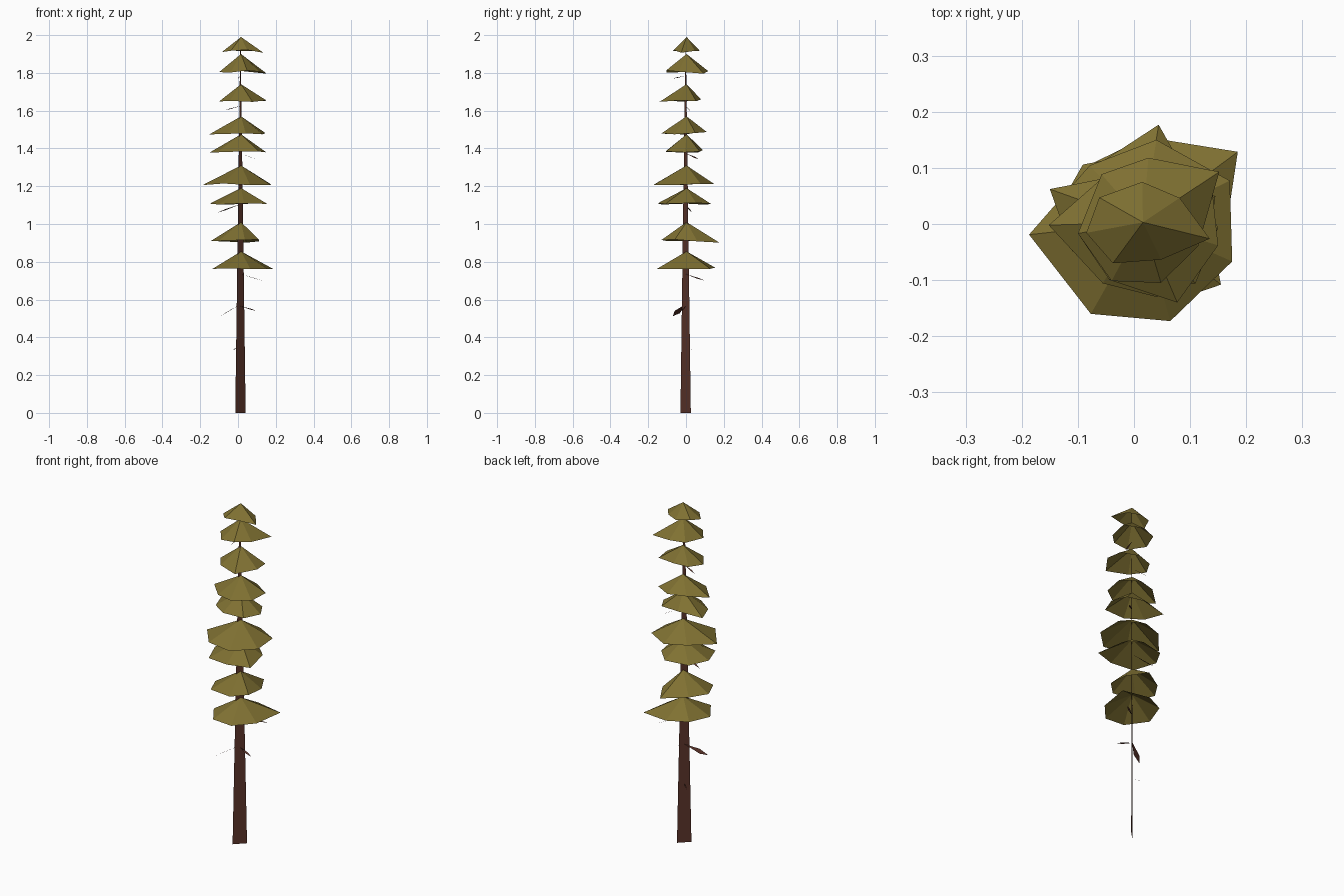
import bpy, math, random
from mathutils import Vector

if "Cube" in bpy.data.objects:
    bpy.data.objects.remove(bpy.data.objects["Cube"])

random.seed(4)


def material(name, colour):
    m = bpy.data.materials.new(name)
    m.diffuse_color = (*colour, 1)
    m.use_nodes = True
    m.node_tree.nodes["Principled BSDF"].inputs["Base Color"].default_value = m.diffuse_color
    return m


needles = material("olive needles", (0.215, 0.165, 0.032))
bark = material("red brown bark", (0.105, 0.034, 0.023))


def add_mesh(name, verts, faces, mat):
    me = bpy.data.meshes.new(name)
    me.from_pydata(verts, [], faces)
    me.materials.append(mat)
    ob = bpy.data.objects.new(name, me)
    bpy.context.collection.objects.link(ob)
    return ob


CX, CY = 0.013, -0.002      # trunk axis

# Trunk: a tapering flat card set on the diagonal
h, t = 0.0275, 0.001
add_mesh("trunk", [(CX - h, CY - h, 0), (CX + h, CY + h, 0),
                   (CX + t, CY + t, 1.96), (CX - t, CY - t, 1.96)],
         [(0, 1, 2, 3)], bark)


# Branch tier: open, uneven seven-sided cone fitted to its reach on each side
def tier(index, apex, drop, west, east, south, north, spike):
    n = 7
    rim = []
    for i in range(n):
        a = math.radians(spike) + math.tau * i / n
        r = 1.35 if i == 0 else random.uniform(0.88, 1.1)
        rim.append((r * math.cos(a), r * math.sin(a)))
    xs, ys = [p[0] for p in rim], [p[1] for p in rim]
    verts = [(CX + 0.003, CY + 0.005, apex)]
    mean = (east - west + north - south) / 4
    for x, y in rim:
        px = x / max(xs) * (east - CX) if x > 0 else x / min(xs) * (west - CX)
        py = y / max(ys) * (north - CY) if y > 0 else y / min(ys) * (south - CY)
        reach = math.hypot(px, py)
        z = apex - drop - 0.12 * (reach - mean) + random.uniform(-0.006, 0.006)
        verts.append((CX + px, CY + py, z))
    faces = [(0, i + 1, (i + 1) % n + 1) for i in range(n)]
    add_mesh(f"branch_tier_{index}", verts, faces, needles)


# apex height, drop, west, east, south, north reach, direction of longest tip
tiers = [
    (0.855, 0.090, -0.135, 0.185, -0.155, 0.155, 35),
    (1.010, 0.100, -0.145, 0.110, -0.130, 0.177, 77),
    (1.190, 0.085, -0.150, 0.155, -0.150, 0.132, -28),
    (1.310, 0.098, -0.187, 0.175, -0.173, 0.150, 184),
    (1.475, 0.092, -0.150, 0.150, -0.110, 0.090, 152),
    (1.570, 0.090, -0.152, 0.145, -0.130, 0.110, 180),
    (1.740, 0.088, -0.100, 0.150, -0.140, 0.080, -70),
    (1.900, 0.094, -0.100, 0.152, -0.105, 0.118, 32),
    (1.990, 0.074, -0.085, 0.135, -0.070, 0.075, -14),
]
for i, data in enumerate(tiers):
    tier(i + 1, *data)


# Dead twigs: thin kite-shaped blades leaving the trunk
def twig(index, z0, tip, width):
    base, tip = Vector((CX, CY, z0)), Vector(tip)
    along = tip - base
    side = along.cross(Vector((0, 0, 1))).normalized() * width
    mid = base + along * 0.65
    add_mesh(f"twig_{index}", [base, mid + side - Vector((0, 0, width * 0.4)), tip,
                               mid - side + Vector((0, 0, width * 0.4))],
             [(0, 1, 2, 3)], bark)


twigs = [
    (0.575, (-0.095, -0.070, 0.512), 0.016),
    (0.565, (0.098, -0.020, 0.540), 0.006),
    (0.735, (0.130, 0.100, 0.700), 0.005),
    (1.105, (-0.110, 0.030, 1.060), 0.006),
    (1.375, (0.095, 0.070, 1.342), 0.005),
    (1.625, (-0.070, 0.020, 1.602), 0.004),
    (1.785, (0.000, -0.070, 1.770), 0.004),
    (0.345, (-0.030, 0.035, 0.335), 0.003),
]
for i, (z0, tip, width) in enumerate(twigs):
    twig(i + 1, z0, tip, width)
